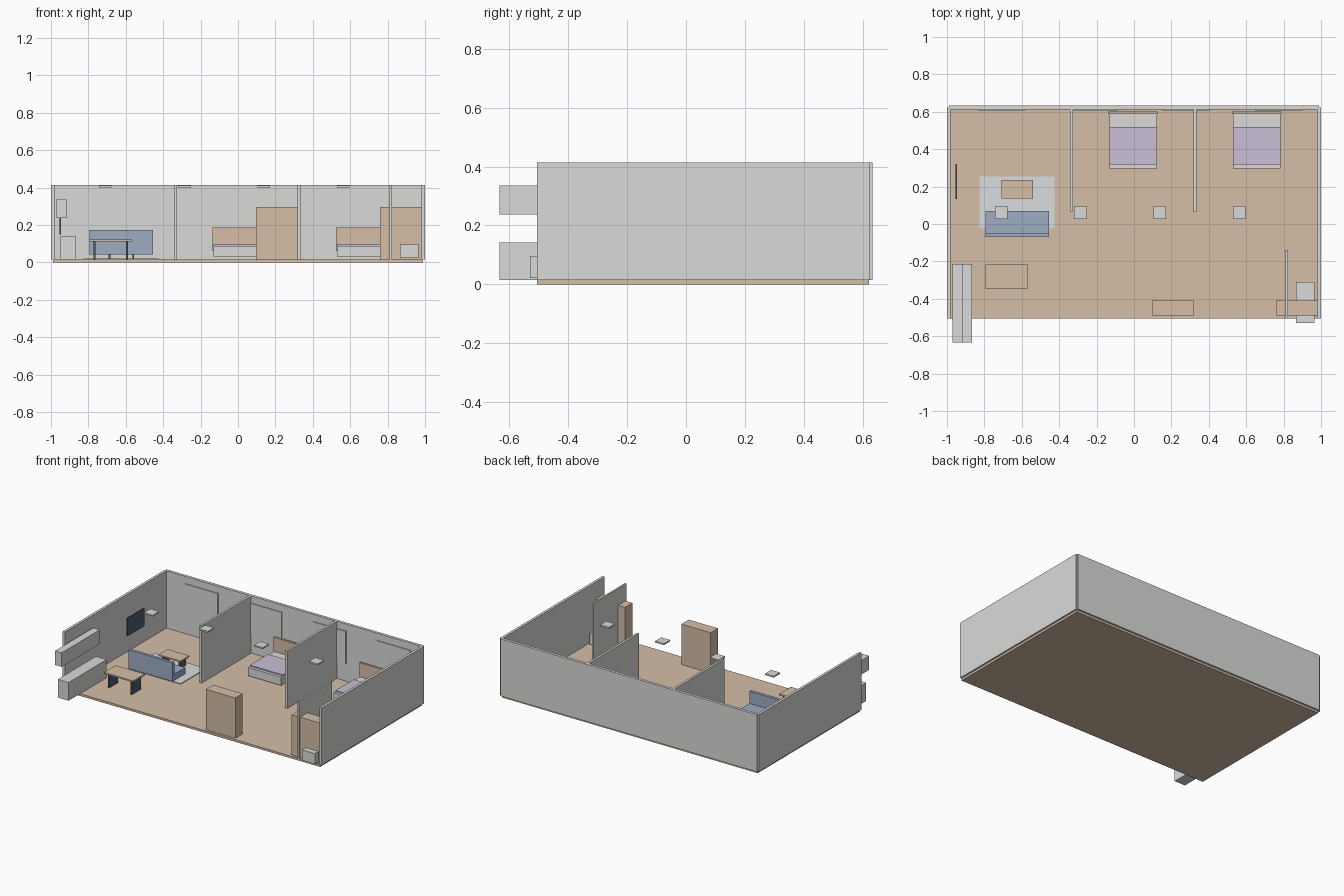
import bpy
import bmesh

if "Cube" in bpy.data.objects:
    bpy.data.objects.remove(bpy.data.objects["Cube"], do_unlink=True)


def linear(c):
    c /= 255
    return c / 12.92 if c <= 0.04045 else ((c + 0.055) / 1.055) ** 2.4


def material(name, *rgb):
    m = bpy.data.materials.new(name)
    colour = [linear(c) for c in rgb] + [1]
    m.diffuse_color = colour
    m.use_nodes = True
    m.node_tree.nodes["Principled BSDF"].inputs["Base Color"].default_value = colour
    return m


plaster = material("pale grey", 218, 219, 216)
wood = material("light wood", 213, 191, 167)
fabric = material("blue fabric", 157, 174, 195)
blanket = material("lilac blanket", 202, 191, 214)
dark = material("slate", 80, 92, 110)
rug_wool = material("pale blue grey", 216, 221, 221)

FLOOR = 0.015
TOP = 0.414


def box(name, mat, x, y, z):
    """Box from (low, high) ranges on each axis."""
    bm = bmesh.new()
    bmesh.ops.create_cube(bm, size=1)
    for v in bm.verts:
        for i, (low, high) in enumerate((x, y, z)):
            v.co[i] = low if v.co[i] < 0 else high
    mesh = bpy.data.meshes.new(name)
    bm.to_mesh(mesh)
    bm.free()
    mesh.materials.append(mat)
    ob = bpy.data.objects.new(name, mesh)
    bpy.context.collection.objects.link(ob)
    return ob


def table(name, x, y, top, inset):
    """Wooden top on two slab legs."""
    box(name + "_top", wood, x, y, (top - 0.01, top))
    for side, cx in (("right", x[0] + inset), ("left", x[1] - inset)):
        box(f"{name}_{side}_leg", dark, (cx - 0.005, cx + 0.005),
            (y[0] + 0.015, y[1] - 0.015), (FLOOR, top - 0.01))


def bed(name, cx):
    box(name + "_mattress", plaster, (cx - 0.127, cx + 0.127), (0.298, 0.588), (0.03, 0.088))
    box(name + "_blanket", blanket, (cx - 0.127, cx + 0.127), (0.318, 0.518), (0.088, 0.097))
    box(name + "_headboard", wood, (cx - 0.132, cx + 0.132), (0.588, 0.602), (0.06, 0.186))


# Shell: floor, outer walls and partitions
box("floor", wood, (-0.988, 0.988), (-0.506, 0.62), (0, FLOOR))
box("back_wall", plaster, (-0.99, 0.99), (0.613, 0.633), (FLOOR, TOP))
for side, x in (("right", (-1, -0.982)), ("left", (0.982, 1))):
    box(side + "_wall", plaster, x, (-0.506, 0.623), (FLOOR, TOP))
for i, cx in enumerate((-0.335, 0.327)):
    box(f"bedroom_partition_{i + 1}", plaster, (cx - 0.008, cx + 0.008), (0.065, 0.615), (FLOOR, TOP))
box("bathroom_partition", plaster, (0.811, 0.823), (-0.504, -0.138), (FLOOR, TOP))

# Thin windows on the back wall, and ceiling lights
for i, cx in enumerate((-0.708, -0.215, 0.28, 0.775)):
    box(f"window_{i + 1}", plaster, (cx - 0.127, cx + 0.127), (0.606, 0.613), (0.14, 0.365))
for i, cx in enumerate((-0.71, -0.286, 0.138, 0.563)):
    box(f"ceiling_light_{i + 1}", plaster, (cx - 0.034, cx + 0.034), (0.027, 0.095), (0.401, 0.411))

# Living area
box("rug", rug_wool, (-0.825, -0.425), (-0.025, 0.255), (FLOOR, FLOOR + 0.005))
box("sofa_seat", fabric, (-0.795, -0.455), (-0.07, 0.07), (0.043, 0.088))
box("sofa_back", fabric, (-0.795, -0.455), (-0.07, -0.05), (0.088, 0.174))
table("coffee_table", (-0.708, -0.54), (0.137, 0.235), 0.085, 0.02)
table("dining_table", (-0.793, -0.568), (-0.344, -0.216), 0.122, 0.025)
box("television", dark, (-0.955, -0.947), (0.135, 0.32), (0.15, 0.275))

# Kitchen
box("kitchen_counter", plaster, (-0.948, -0.865), (-0.633, -0.213), (FLOOR, 0.142))
box("kitchen_wall_cabinet", plaster, (-0.97, -0.918), (-0.633, -0.213), (0.237, 0.335))

# Bedrooms and bathroom
bed("middle_bed", -0.004)
bed("end_bed", 0.657)
for name, x in (("middle", (0.096, 0.322)), ("end", (0.758, 0.982))):
    box(name + "_wardrobe", wood, x, (-0.49, -0.409), (FLOOR, 0.297))
box("bathroom_basin", plaster, (0.865, 0.964), (-0.53, -0.31), (0.022, 0.096))
